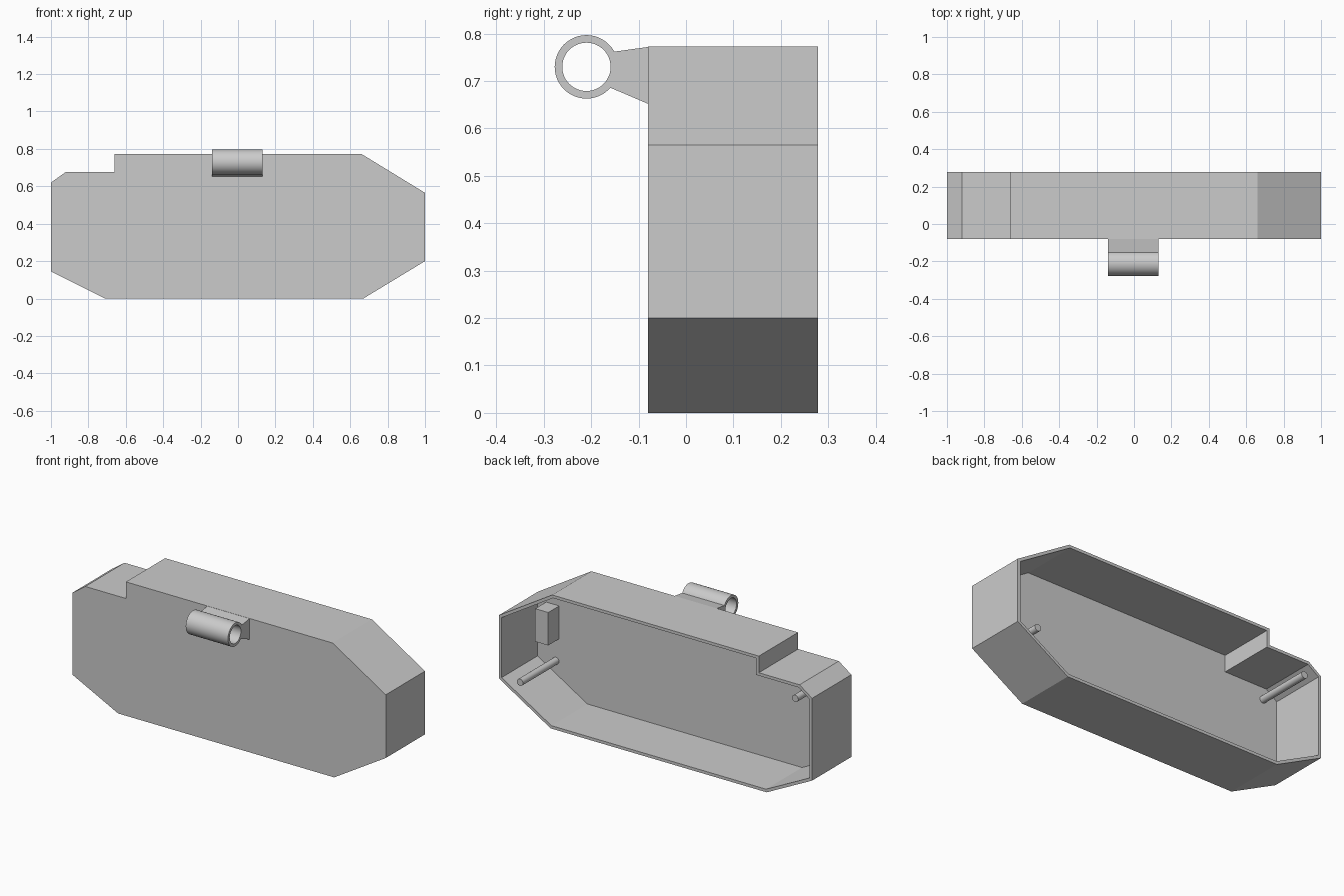
import bpy, bmesh, math
from mathutils import Vector

if "Cube" in bpy.data.objects:
    bpy.data.objects.remove(bpy.data.objects["Cube"])

grey = bpy.data.materials.new("plain grey")
grey.diffuse_color = (0.6, 0.6, 0.6, 1)
grey.use_nodes = True
grey.node_tree.nodes["Principled BSDF"].inputs["Base Color"].default_value = grey.diffuse_color

FRONT, FLOOR, BACK, WALL = -0.08, -0.05, 0.278, 0.017


def loft(name, loops, cap=True, smooth=False):
    """Bridge consecutive loops of points; cap both ends or close into a ring."""
    bm = bmesh.new()
    rows = [[bm.verts.new(p) for p in loop] for loop in loops]
    n = len(rows[0])
    pairs = list(zip(rows, rows[1:]))
    if cap:
        bm.faces.new(rows[0])
        bm.faces.new(rows[-1])
    else:
        pairs.append((rows[-1], rows[0]))
    for a, b in pairs:
        for i in range(n):
            j = (i + 1) % n
            bm.faces.new((a[i], a[j], b[j], b[i]))
    bmesh.ops.recalc_face_normals(bm, faces=bm.faces)
    mesh = bpy.data.meshes.new(name)
    bm.to_mesh(mesh)
    bm.free()
    mesh.materials.append(grey)
    obj = bpy.data.objects.new(name, mesh)
    bpy.context.collection.objects.link(obj)
    if smooth:
        bpy.ops.object.select_all(action='DESELECT')
        obj.select_set(True)
        bpy.context.view_layer.objects.active = obj
        bpy.ops.object.shade_smooth_by_angle(angle=math.radians(35))
    return obj


def inset(pts, d):
    """Offset a counter-clockwise outline inward with mitred corners."""
    out = []
    for i, p in enumerate(pts):
        p = Vector(p)
        a = (p - Vector(pts[i - 1])).normalized()
        b = (Vector(pts[(i + 1) % len(pts)]) - p).normalized()
        na, nb = Vector((-a.y, a.x)), Vector((-b.y, b.x))
        out.append(p + (na + nb) * d / (1 + na.dot(nb)))
    return out


def at_y(pts, y):
    return [(p[0], y, p[1]) for p in pts]


def at_x(pts, x):
    return [(x, p[0], p[1]) for p in pts]


def circle(u, v, r, n):
    return [(u + r * math.cos(2 * math.pi * i / n),
             v + r * math.sin(2 * math.pi * i / n)) for i in range(n)]


# Housing: faceted tray, open at the back, with a step at the upper left
outline = [(-0.71, 0), (0.67, 0), (1, 0.2), (1, 0.565), (0.66, 0.773),
           (-0.66, 0.773), (-0.66, 0.677), (-0.92, 0.677), (-1, 0.62), (-1, 0.145)]
inner = inset(outline, WALL)
loft("housing", [at_y(outline, FRONT), at_y(outline, BACK),
                 at_y(inner, BACK), at_y(inner, FLOOR)])

# Hinge tube and the tapered arm that carries it
X0, X1 = -0.14, 0.13
outer = circle(-0.21, 0.73, 0.067, 48)
bore = circle(-0.21, 0.73, 0.051, 48)
loft("hinge_tube", [at_x(outer, X0), at_x(outer, X1), at_x(bore, X1), at_x(bore, X0)],
     cap=False, smooth=True)
arm = [(FRONT, 0.772), (-0.152, 0.762), (-0.15, 0.73), (-0.162, 0.687), (FRONT, 0.652)]
loft("hinge_arm", [at_x(arm, X0), at_x(arm, X1)])

# Two long pegs standing on the tray floor
for name, x, z in (("lower_peg", 0.866, 0.213), ("upper_peg", -0.892, 0.59)):
    ring = circle(x, z, 0.02, 24)
    loft(name, [at_y(ring, FLOOR), at_y(ring, BACK)], smooth=True)

# Small block on the tray floor
block = [(0.845, 0.345), (0.928, 0.345), (0.928, 0.535), (0.845, 0.535)]
loft("inner_block", [at_y(block, FLOOR), at_y(block, FLOOR + 0.1)])
